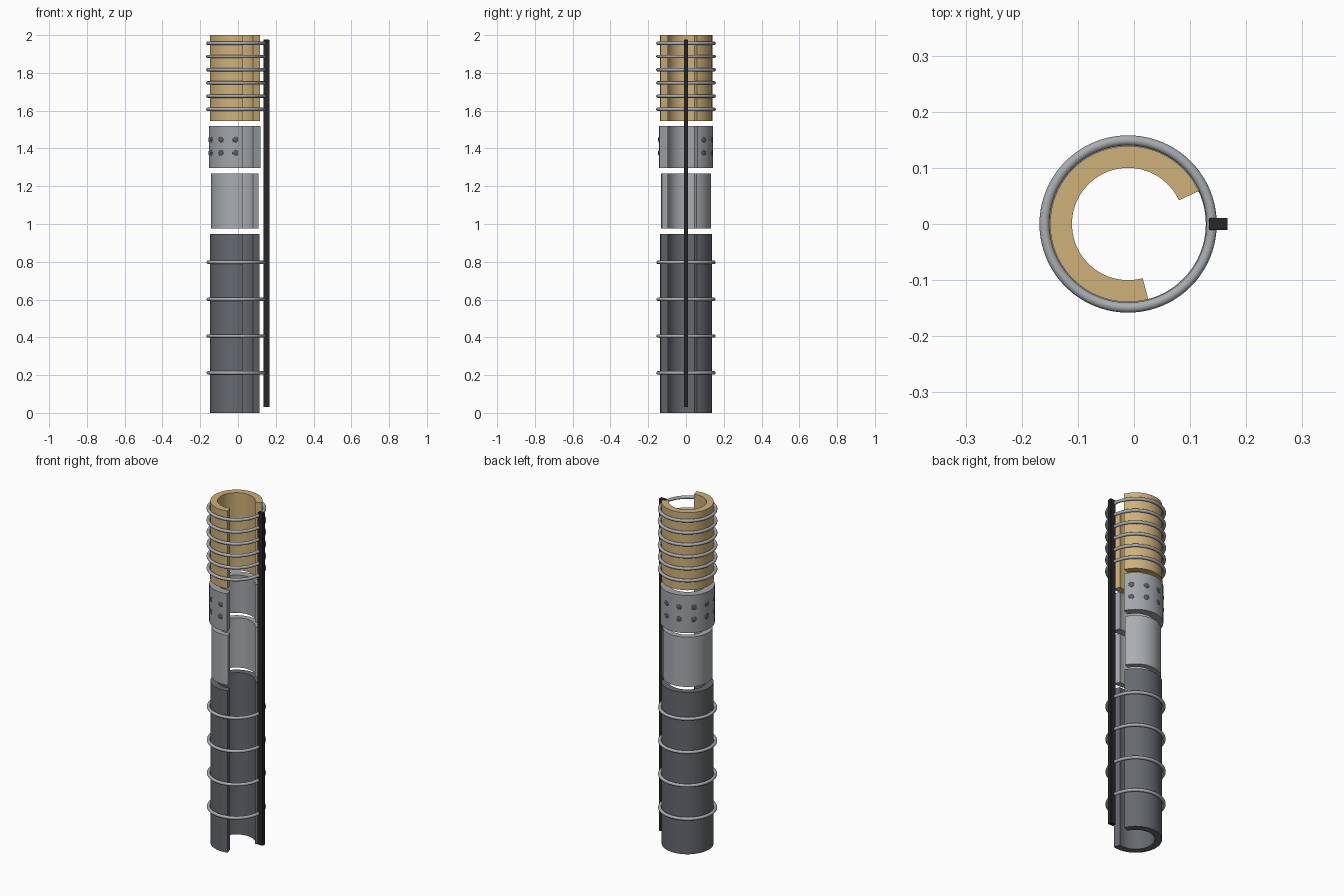
import bpy, bmesh, math
from mathutils import Matrix

if "Cube" in bpy.data.objects:
    bpy.data.objects.remove(bpy.data.objects["Cube"])

CX = -0.0105                      # axis of the tube
START, SPAN = math.radians(25), math.radians(260)


def material(name, rgb):
    m = bpy.data.materials.new(name)
    m.diffuse_color = (*rgb, 1)
    m.use_nodes = True
    m.node_tree.nodes["Principled BSDF"].inputs["Base Color"].default_value = m.diffuse_color
    return m


WOOD = material("tan", (0.62, 0.44, 0.19))
DARK = material("dark_grey", (0.13, 0.14, 0.155))
STEEL = material("steel", (0.40, 0.42, 0.44))
PLATE = material("plate_grey", (0.36, 0.38, 0.40))
BLACK = material("black", (0.02, 0.02, 0.022))
BOLT = material("bolt_grey", (0.10, 0.105, 0.11))


def finish(name, bm, mat):
    bmesh.ops.recalc_face_normals(bm, faces=bm.faces)
    me = bpy.data.meshes.new(name)
    bm.to_mesh(me)
    bm.free()
    me.materials.append(mat)
    ob = bpy.data.objects.new(name, me)
    bpy.context.collection.objects.link(ob)
    return ob


def shell(name, r_in, r_out, z0, z1, mat, steps=80):
    """Cut-open tube: a rectangular section swept through SPAN."""
    bm = bmesh.new()
    rows = []
    for i in range(steps + 1):
        a = START + SPAN * i / steps
        rows.append([bm.verts.new((CX + r * math.cos(a), r * math.sin(a), z))
                     for r, z in ((r_in, z0), (r_out, z0), (r_out, z1), (r_in, z1))])
    for p, q in zip(rows, rows[1:]):
        for k in range(4):
            n = (k + 1) % 4
            bm.faces.new((p[k], p[n], q[n], q[k]))
    bm.faces.new(rows[0])
    bm.faces.new(rows[-1])
    return finish(name, bm, mat)


def ring(name, z, major, minor):
    bpy.ops.mesh.primitive_torus_add(location=(CX, 0, z), major_radius=major, minor_radius=minor,
                                     major_segments=80, minor_segments=16)
    ob = bpy.context.object
    ob.name = name
    ob.data.materials.append(STEEL)


# Stacked open shells
shell("lower_sleeve", 0.10, 0.1375, 0.0, 0.947, DARK)
shell("middle_sleeve", 0.10, 0.132, 0.977, 1.268, STEEL)
shell("bolted_collar", 0.10, 0.144, 1.297, 1.518, PLATE)
shell("upper_sleeve", 0.10, 0.139, 1.546, 2.0, WOOD)

# Hoops around the upper and lower sleeves
for i in range(6):
    ring(f"upper_hoop_{i + 1}", 1.607 + 0.07 * i, 0.149, 0.009)
for i in range(4):
    ring(f"lower_hoop_{i + 1}", 0.212 + 0.195 * i, 0.1475, 0.009)

# Two rows of low domed bolts around the collar
bm = bmesh.new()
for z in (1.376, 1.447):
    for i in range(8):
        a = START + SPAN * (i + 0.5) / 8
        mat = (Matrix.Translation((CX, 0, z)) @ Matrix.Rotation(a, 4, 'Z')
               @ Matrix.Translation((0.143, 0, 0)) @ Matrix.Diagonal((0.3, 1, 1, 1)))
        bmesh.ops.create_uvsphere(bm, u_segments=20, v_segments=12, radius=0.015, matrix=mat)
finish("collar_bolts", bm, BOLT)

# Upright bar beside the open side
bm = bmesh.new()
bmesh.ops.create_cube(bm, size=1, matrix=Matrix.Translation((0.1505, 0, 1.003))
                      @ Matrix.Diagonal((0.033, 0.022, 1.945, 1)))
bar = finish("upright_bar", bm, BLACK)

bpy.ops.object.select_all(action='SELECT')
bpy.context.view_layer.objects.active = bar
bpy.ops.object.shade_smooth_by_angle(angle=math.radians(35))

# Small rounded edges on the bar
bev = bar.modifiers.new("bevel", 'BEVEL')
bev.width = 0.002
bev.segments = 2
